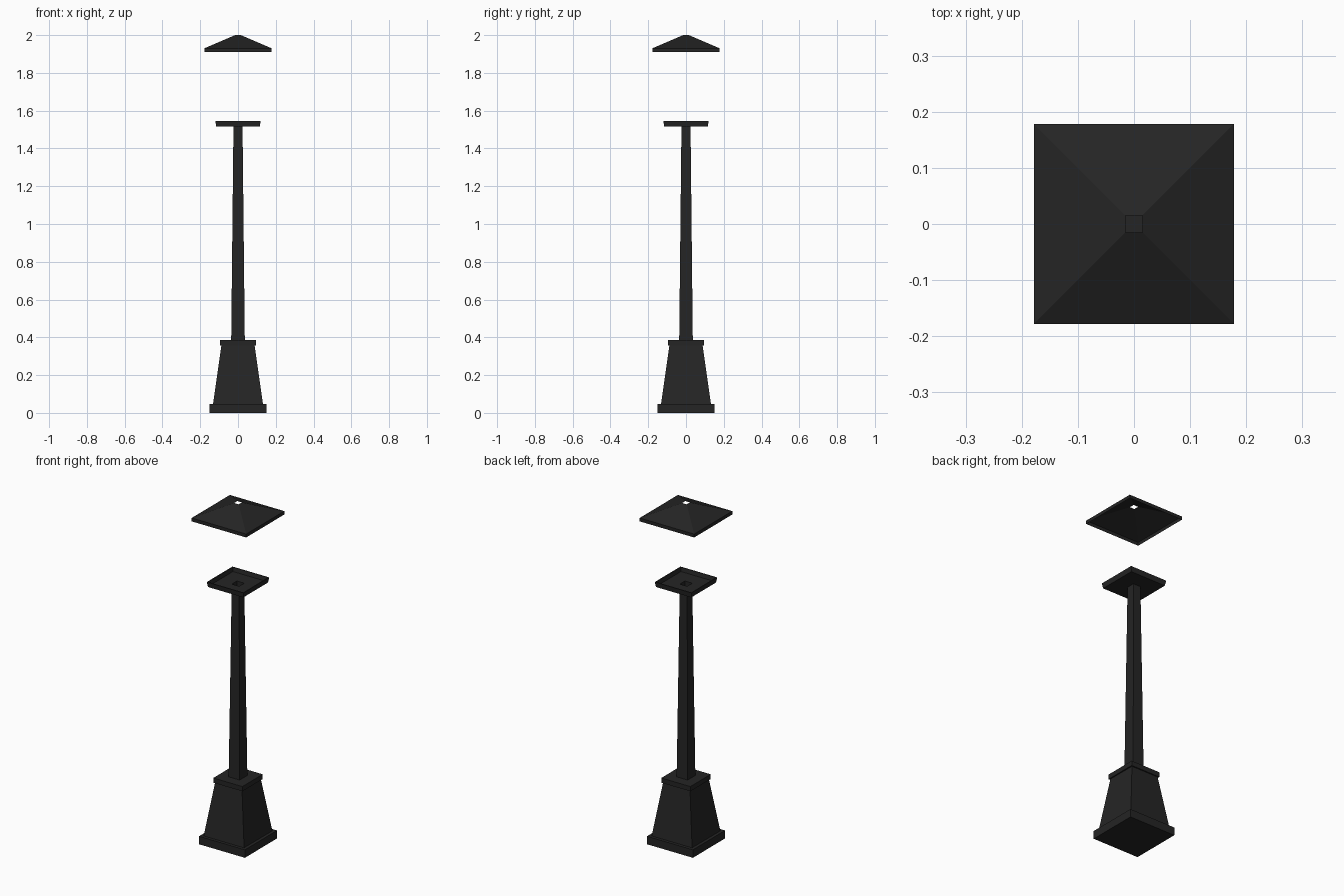
import bpy, bmesh

if "Cube" in bpy.data.objects:
    bpy.data.objects.remove(bpy.data.objects["Cube"])


def square_loft(name, profile, cap_bottom=False, cap_top=False):
    """Loft square rings given as (half_width, z)."""
    bm = bmesh.new()
    rings = [[bm.verts.new((sx * h, sy * h, z))
              for sx, sy in ((-1, -1), (1, -1), (1, 1), (-1, 1))]
             for h, z in profile]
    for a, b in zip(rings, rings[1:]):
        for i in range(4):
            j = (i + 1) % 4
            bm.faces.new((a[i], a[j], b[j], b[i]))
    if cap_bottom:
        bm.faces.new(rings[0][::-1])
    if cap_top:
        bm.faces.new(rings[-1])
    mesh = bpy.data.meshes.new(name)
    bm.to_mesh(mesh)
    bm.free()
    obj = bpy.data.objects.new(name, mesh)
    bpy.context.collection.objects.link(obj)
    mesh.materials.append(iron)
    return obj


iron = bpy.data.materials.new("black_iron")
iron.diffuse_color = (0.018, 0.018, 0.018, 1)
iron.use_nodes = True
iron.node_tree.nodes["Principled BSDF"].inputs["Base Color"].default_value = iron.diffuse_color

# Stepped pedestal: plinth, tapered body and collar
square_loft("pedestal", [(0.15, 0), (0.15, 0.047), (0.132, 0.047),
                         (0.088, 0.357), (0.095, 0.357), (0.095, 0.385),
                         (0.036, 0.385)], cap_bottom=True)

# Slim tapered post, open at the top
square_loft("post", [(0.036, 0.385), (0.024, 1.515)])

# Lantern tray: underside, flared outer wall, rim, recessed floor with a centre hole
square_loft("lantern_tray", [(0.024, 1.515), (0.115, 1.515), (0.12, 1.545),
                             (0.115, 1.545), (0.11, 1.522), (0.024, 1.522),
                             (0.024, 1.515)])

# Floating lantern roof: hollow pyramid with a short skirt and open apex
square_loft("lantern_roof", [(0.178, 1.91), (0.178, 1.93), (0.015, 2.0)])
